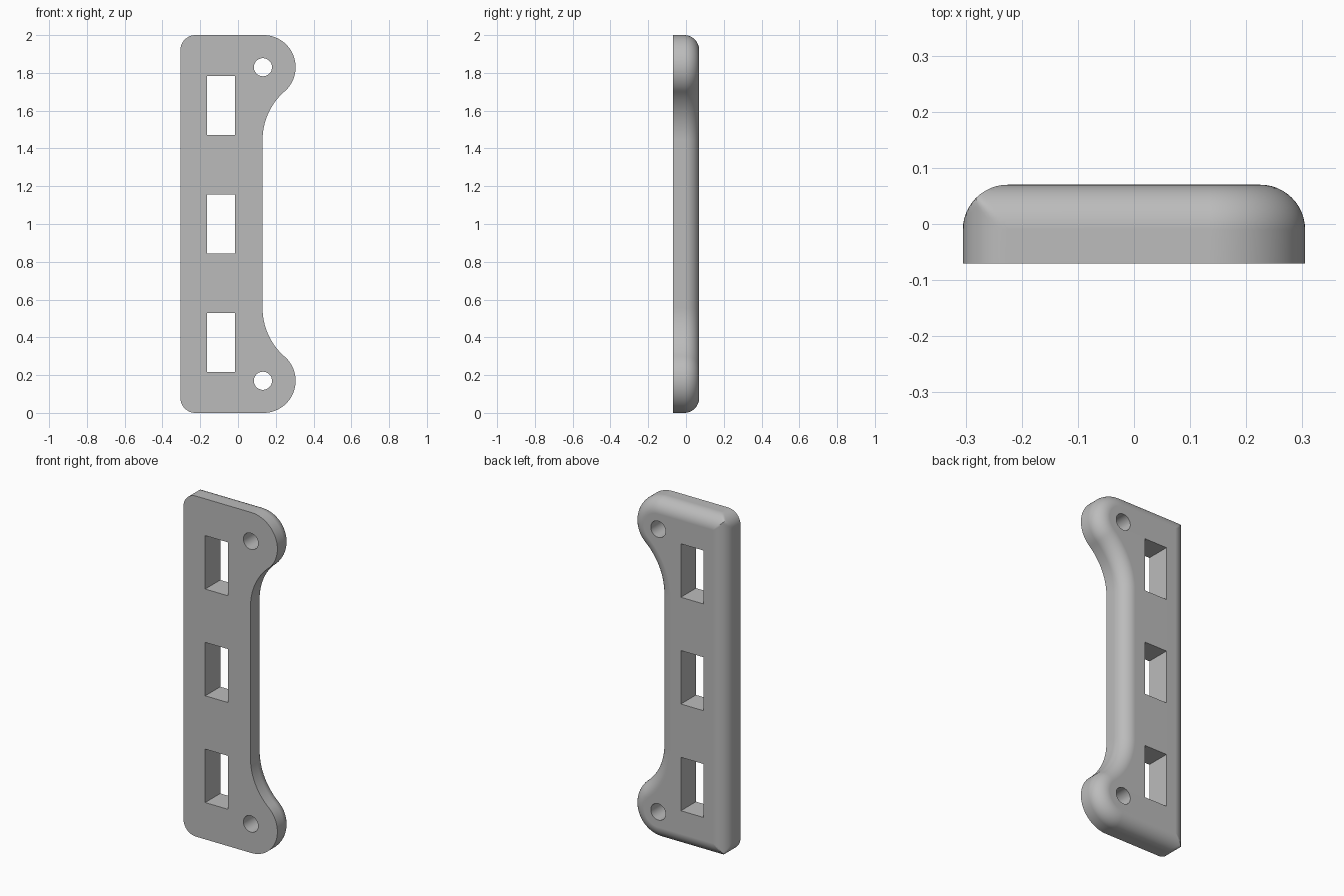
import bpy, bmesh
from math import sin, cos, pi, atan2, sqrt

if "Cube" in bpy.data.objects:
    bpy.data.objects.remove(bpy.data.objects["Cube"], do_unlink=True)

LEFT, WALL, HALF_H, FRONT, BACK = -0.305, 0.13, 1.0, -0.07, 0.07
ROUND = 0.08                       # back edge rounding and square-end corners
LOBE_X, LOBE_Z, LOBE_R = 0.135, 0.83, 0.17
NECK_R = 0.34
NECK_X = WALL + NECK_R
NECK_Z = LOBE_Z - sqrt((NECK_R + LOBE_R) ** 2 - (NECK_X - LOBE_X) ** 2)

grey = bpy.data.materials.new("plain grey")
grey.use_nodes = True
COLOUR = (0.5, 0.5, 0.5, 1)
grey.diffuse_color = COLOUR
grey.node_tree.nodes["Principled BSDF"].inputs["Base Color"].default_value = COLOUR


def arc(cx, cz, r, a0, a1, n):
    steps = [a0 + (a1 - a0) * i / n for i in range(n + 1)]
    return [(cx + r * cos(a), cz + r * sin(a)) for a in steps]


def outline(d):
    """Plate outline moved inward by d: upper half, then its mirror image."""
    lean = atan2(NECK_Z - LOBE_Z, NECK_X - LOBE_X)
    half = arc(NECK_X, NECK_Z, NECK_R + d, pi, lean + pi, 20)
    half += arc(LOBE_X, LOBE_Z, LOBE_R - d, lean, pi / 2, 36)[1:]
    corner = arc(LEFT + ROUND, HALF_H - ROUND, ROUND, pi / 2, pi, 16)
    half += [(max(x, LEFT + d), min(z, HALF_H - d)) for x, z in corner]
    return half + [(x, -z) for x, z in reversed(half)]


# Plate: stacked outlines, straight at the front and rounded towards the back
layers = [(0, FRONT)]
for i in range(13):
    a = pi / 2 * i / 12
    layers.append((ROUND * (1 - cos(a)), BACK - ROUND * (1 - sin(a))))
bm = bmesh.new()
rings = [[bm.verts.new((x, y, z + HALF_H)) for x, z in outline(d)] for d, y in layers]
for low, high in zip(rings, rings[1:]):
    for i in range(len(low)):
        j = (i + 1) % len(low)
        bm.faces.new((low[i], low[j], high[j], high[i]))
bm.faces.new(rings[0])
bm.faces.new(rings[-1])
bmesh.ops.remove_doubles(bm, verts=bm.verts, dist=0.00005)
bmesh.ops.recalc_face_normals(bm, faces=bm.faces)
mesh = bpy.data.meshes.new("handle_plate")
bm.to_mesh(mesh)
bm.free()
mesh.materials.append(grey)
plate = bpy.data.objects.new("handle_plate", mesh)
bpy.context.collection.objects.link(plate)

# Cutters: three slots and two screw holes
cutters = []
for z in (0.373, 1.0, 1.627):
    bpy.ops.mesh.primitive_cube_add(size=1, location=(-0.09, 0, z))
    bpy.context.object.scale = (0.148, 0.5, 0.314)
    cutters.append(bpy.context.object)
for side in (-1, 1):
    bpy.ops.mesh.primitive_cylinder_add(vertices=40, radius=0.048, depth=0.5,
                                        location=(0.132, 0, HALF_H + side * LOBE_Z),
                                        rotation=(pi / 2, 0, 0))
    cutters.append(bpy.context.object)

bpy.ops.object.select_all(action="DESELECT")
bpy.context.view_layer.objects.active = plate
plate.select_set(True)
for cutter in cutters:
    cutter.name = "hole_cutter"
    cutter.hide_render = True
    cutter.data.materials.append(grey)
    cut = plate.modifiers.new("hole", "BOOLEAN")
    cut.object = cutter
    cut.solver = "EXACT"
    bpy.ops.object.modifier_apply(modifier=cut.name)
for cutter in cutters:
    bpy.data.objects.remove(cutter, do_unlink=True)

# Smooth rounded edges, crisp flat faces
bpy.ops.object.shade_smooth_by_angle(angle=pi / 6)
flat = plate.modifiers.new("flat_faces", "WEIGHTED_NORMAL")
flat.keep_sharp = True
